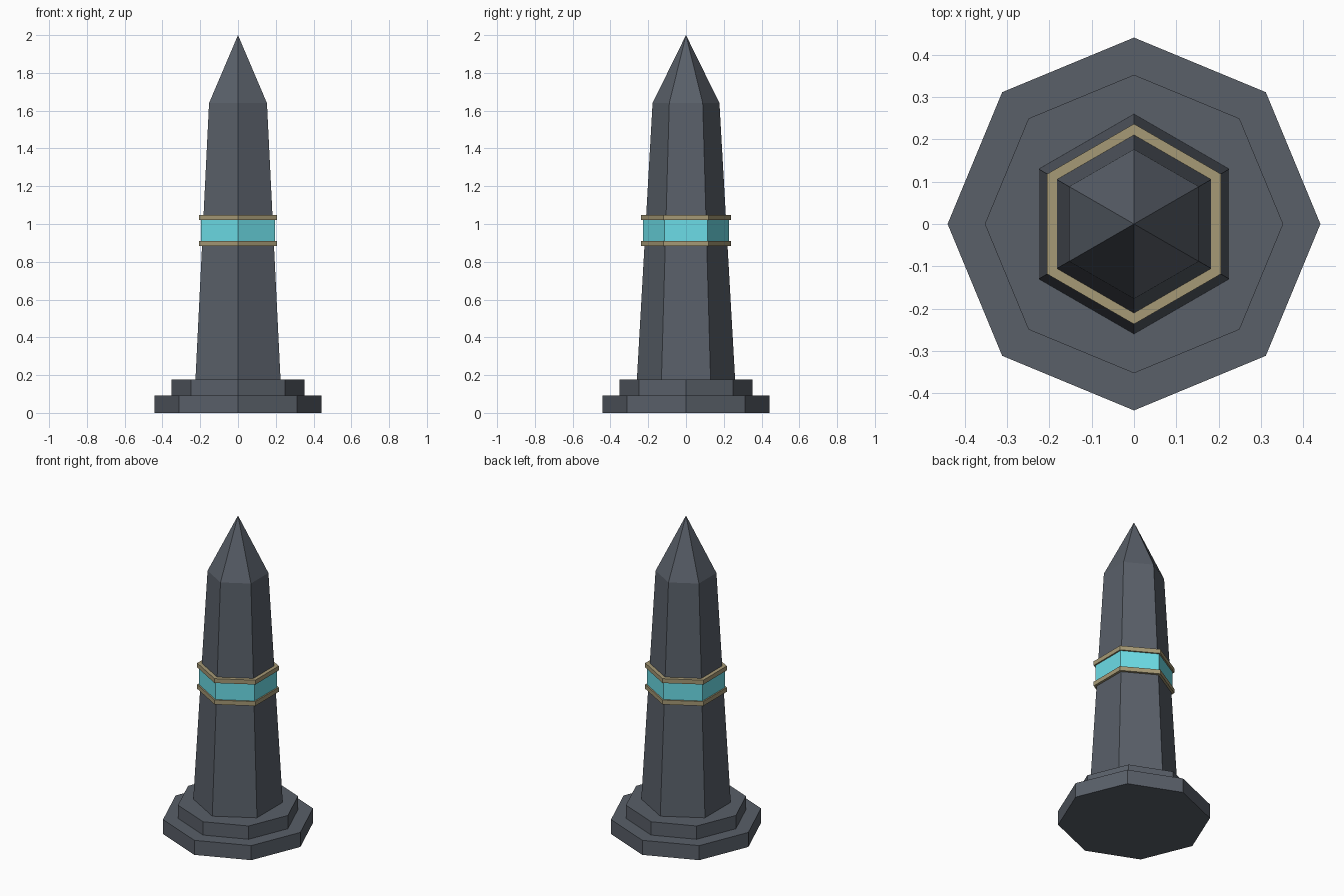
import bpy
import bmesh
from math import cos, sin, pi

if "Cube" in bpy.data.objects:
    bpy.data.objects.remove(bpy.data.objects["Cube"])


def material(name, color):
    m = bpy.data.materials.new(name)
    m.diffuse_color = (*color, 1)
    m.use_nodes = True
    m.node_tree.nodes["Principled BSDF"].inputs["Base Color"].default_value = m.diffuse_color
    return m


def stack(name, sides, turn, rings, mat):
    """Closed flat-sided solid through (radius, z) rings; radius 0 makes a point."""
    bm = bmesh.new()
    loops = []
    for r, z in rings:
        n = sides if r > 0 else 1
        loops.append([bm.verts.new((r * cos(turn + 2 * pi * i / sides),
                                    r * sin(turn + 2 * pi * i / sides), z))
                      for i in range(n)])
    for low, high in zip(loops, loops[1:]):
        for i in range(sides):
            j = (i + 1) % sides
            top = [high[0]] if len(high) == 1 else [high[j], high[i]]
            bm.faces.new([low[i], low[j]] + top)
    bm.faces.new(loops[0][::-1])
    if len(loops[-1]) > 1:
        bm.faces.new(loops[-1])
    mesh = bpy.data.meshes.new(name)
    bm.to_mesh(mesh)
    bm.free()
    mesh.materials.append(mat)
    obj = bpy.data.objects.new(name, mesh)
    bpy.context.collection.objects.link(obj)
    return obj


slate = material("slate", (0.10, 0.115, 0.14))
brass = material("brass", (0.38, 0.32, 0.18))
cyan = material("cyan_glow", (0.15, 0.72, 0.80))

# Two-step octagonal plinth
stack("lower_plinth", 8, 0, [(0.441, 0), (0.441, 0.093)], slate)
stack("upper_plinth", 8, 0, [(0.353, 0.093), (0.353, 0.178)], slate)

# Tapered hexagonal shaft with pointed cap
stack("shaft", 6, pi / 2, [(0.26, 0.178), (0.177, 1.64), (0, 2.0)], slate)

# Glowing band between two brass trims
stack("glow_band", 6, pi / 2, [(0.227, 0.91), (0.227, 1.02)], cyan)
for name, z in (("lower_trim", 0.883), ("upper_trim", 1.02)):
    stack(name, 6, pi / 2, [(0.237, z), (0.237, z + 0.028)], brass)
